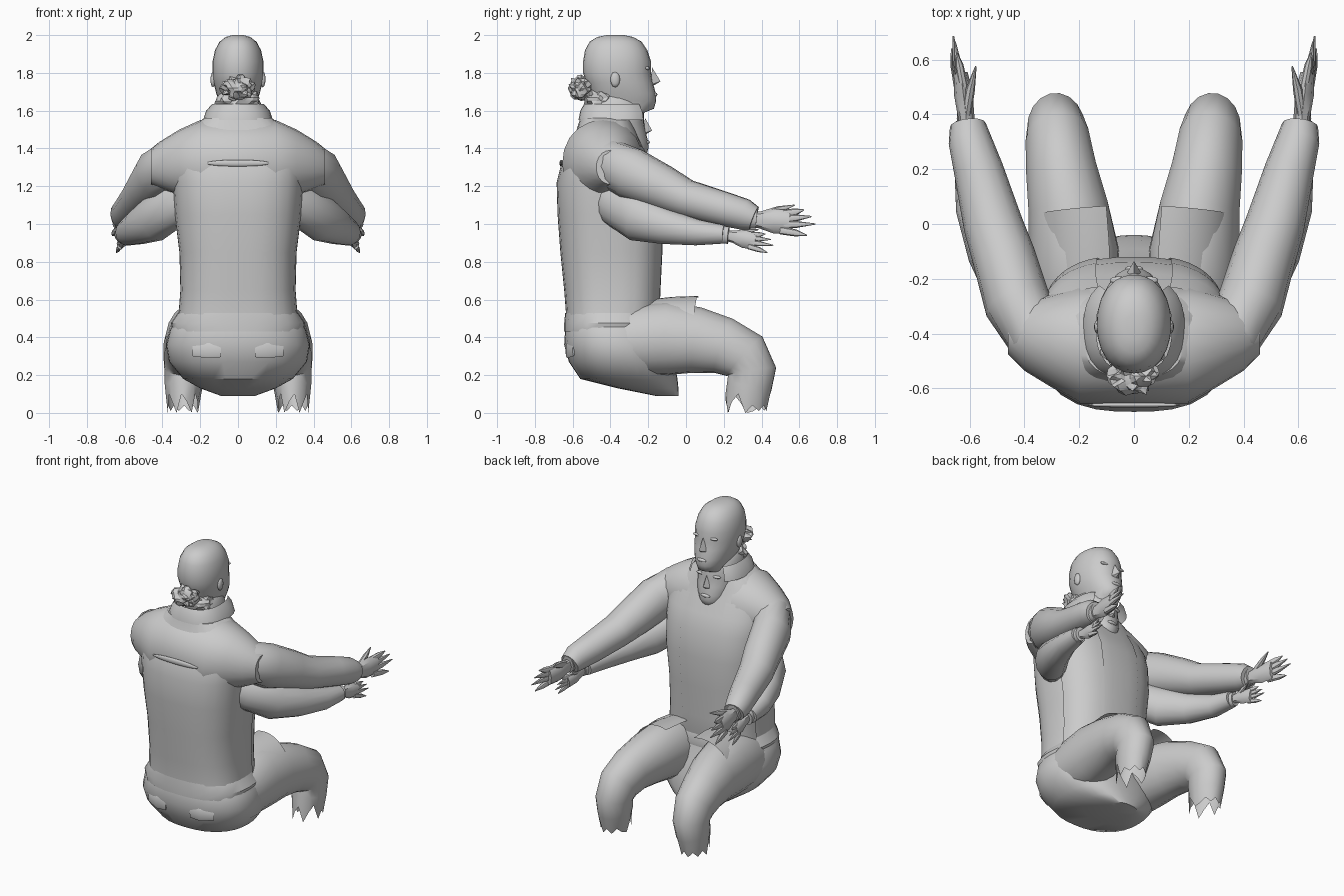
import bpy, bmesh, math, random
from mathutils import Vector

random.seed(4)
cube = bpy.data.objects.get("Cube")
if cube:
    bpy.data.objects.remove(cube, do_unlink=True)

grey = bpy.data.materials.new("plain_grey")
grey.use_nodes = True
grey.diffuse_color = (0.6, 0.6, 0.6, 1)
grey.node_tree.nodes["Principled BSDF"].inputs["Base Color"].default_value = (0.6, 0.6, 0.6, 1)


def finish(name, bm, angle=40):
    bmesh.ops.recalc_face_normals(bm, faces=bm.faces)
    mesh = bpy.data.meshes.new(name)
    bm.to_mesh(mesh)
    bm.free()
    mesh.materials.append(grey)
    ob = bpy.data.objects.new(name, mesh)
    bpy.context.collection.objects.link(ob)
    bpy.ops.object.select_all(action='DESELECT')
    ob.select_set(True)
    bpy.context.view_layer.objects.active = ob
    bpy.ops.object.shade_smooth_by_angle(angle=math.radians(angle))
    return ob


def ring(c, u, v, a, b, n=20, power=2.0, arc=None):
    """Superellipse section, or only an arc of it (degrees)."""
    pts = []
    for i in range(n):
        t = 2 * math.pi * i / n
        if arc:
            t = math.radians(arc[0] + (arc[1] - arc[0]) * i / (n - 1))
        x, y = math.cos(t), math.sin(t)
        k = (abs(x) ** power + abs(y) ** power) ** (-1 / power)
        pts.append(c + u * (a * k * x) + v * (b * k * y))
    return pts


def loft(name, rings, closed=True, cap_start=True, cap_end=True, angle=40):
    bm = bmesh.new()
    rows = [[bm.verts.new(p) for p in r] for r in rings]
    n = len(rows[0])
    for r0, r1 in zip(rows, rows[1:]):
        for i in range(n if closed else n - 1):
            j = (i + 1) % n
            bm.faces.new((r0[i], r0[j], r1[j], r1[i]))
    if closed and cap_start:
        bm.faces.new(rows[0])
    if closed and cap_end:
        bm.faces.new(rows[-1])
    return finish(name, bm, angle)


X, Y, Z = Vector((1, 0, 0)), Vector((0, 1, 0)), Vector((0, 0, 1))


def stack(name, levels, power=2.0, arc=None, grow=0.0, n=24, move=None, **kw):
    """Horizontal sections: height, half width, back y, front y."""
    rings = []
    for z, w, back, front in levels:
        c = Vector((0, (back + front) / 2, z))
        r = ring(c, X, Y, w + grow, (front - back) / 2 + grow, n, power, arc)
        rings.append([move(p) for p in r] if move else r)
    return loft(name, rings, closed=arc is None, **kw)


def tube(name, path, side=1, n=14, power=2.0, arc=None, up=Z, **kw):
    """Sections across a path: x, y, z, half width, half height."""
    pts = [Vector(p[:3]) for p in path]
    rings = []
    for i, p in enumerate(path):
        t = (pts[min(i + 1, len(pts) - 1)] - pts[max(i - 1, 0)]).normalized()
        u = t.cross(up).normalized()
        r = ring(pts[i], u, u.cross(t), p[3], p[4], n, power, arc)
        rings.append([Vector((q.x * side, q.y, q.z)) for q in r])
    return loft(name, rings, closed=arc is None, **kw)


def blob(name, c, size, rough=0.0, sub=2):
    bm = bmesh.new()
    bmesh.ops.create_icosphere(bm, subdivisions=sub, radius=1)
    for v in bm.verts:
        k = 1 + random.uniform(-rough, rough)
        v.co = Vector([c[i] + v.co[i] * size[i] * k for i in range(3)])
    return finish(name, bm, 20 if rough else 50)


# Jacket body, hem and open front panels
body = [(0.44, .325, -.635, -.16), (0.52, .315, -.635, -.14), (0.65, .305, -.645, -.135),
        (0.85, .31, -.665, -.125), (1.05, .335, -.68, -.12), (1.22, .345, -.685, -.14),
        (1.32, .35, -.66, -.18), (1.41, .33, -.62, -.23), (1.48, .28, -.585, -.26),
        (1.56, .18, -.56, -.29)]
stack("jacket_body", body, power=2.7, n=32)
for side, word in ((1, "left"), (-1, "right")):
    span = (20, 68) if side > 0 else (160, 112)
    stack(word + "_jacket_front", body[1:8], power=2.7, arc=span, grow=.006, n=10)
stack("jacket_hem", [(.43, .345, -.645, -.13), (.475, .355, -.645, -.12), (.53, .318, -.64, -.135)],
      power=2.5, cap_start=False, cap_end=False)
blob("back_fold", (0, -.66, 1.322), (.17, .01, .018), sub=3)

# Yoke running across the back into both shoulders
half = [(.2, -.44, 1.32, .215, .23), (.31, -.425, 1.325, .165, .175),
        (.4, -.41, 1.315, .125, .13), (.46, -.4, 1.3, .075, .09)]
across = [(-x, *rest) for x, *rest in reversed(half)] + half
loft("shoulder_yoke", [ring(Vector(s[:3]), Y, Z, s[3], s[4], 20, 2.1) for s in across])

# Collar, open at the throat
stack("collar", [(1.55, .185, -.57, -.19), (1.6, .168, -.56, -.2), (1.635, .138, -.54, -.22)],
      power=2.5, arc=(130, 410), n=24)

# Trouser seat
stack("trouser_seat", [(.09, .09, -.16, -.04), (.13, .2, -.36, -.04), (.18, .29, -.56, -.045),
                       (.27, .365, -.62, -.06), (.36, .38, -.645, -.09), (.44, .36, -.64, -.12),
                       (.52, .31, -.62, -.14)], power=2.4, n=28)

# Heads: the second sits low inside the open collar
head = [(1.5, .1, -.5, -.27), (1.59, .098, -.48, -.22), (1.61, .085, -.48, -.17),
        (1.65, .1, -.49, -.158), (1.69, .115, -.5, -.16), (1.75, .13, -.53, -.175),
        (1.8, .136, -.545, -.185), (1.86, .135, -.545, -.185), (1.92, .122, -.535, -.205),
        (1.965, .098, -.51, -.235), (1.99, .065, -.47, -.28), (2.0, .03, -.42, -.33)]


def sink(p):
    return Vector((p.x * .98, -.205 + (p.y + .165) * .85, 1.365 + (p.z - 1.61) * .9))


def face(word, move):
    stack(word + "_head", head, power=2.15, move=move, angle=60)
    # Nose wedge, lips and brows
    bm = bmesh.new()
    top, tip, foot, l, r = [bm.verts.new(move(Vector(p))) for p in (
        (0, -.18, 1.83), (0, -.135, 1.755), (0, -.168, 1.735), (.03, -.185, 1.738), (-.03, -.185, 1.738))]
    for f in ((top, l, tip), (top, tip, r), (tip, l, foot), (tip, foot, r)):
        bm.faces.new(f)
    finish(word + "_nose", bm, 20)
    blob(word + "_lips", move(Vector((0, -.165, 1.685))), (.035, .014, .012))
    for side in (1, -1):
        blob(word + "_brow", move(Vector((side * .055, -.205, 1.825))), (.035, .014, .01))


face("upper", lambda p: p)
face("lower", sink)

# Hair bun and ragged nape hair
blob("hair_bun", (0, -.555, 1.72), (.085, .065, .06), .22, 3)
blob("nape_hair", (0, -.45, 1.65), (.118, .085, .07), .14, 3)


# Hand: flat palm, spread pointed fingers and a thumb turned inwards
def hand(name, side, wrist, size, droop):
    w = Vector(wrist)

    def part(label, pts):
        tube(name + label, [(*(w + Vector((x, y, z - droop * y)) * size), a * size, b * size)
                            for x, y, z, a, b in pts], side, 8)
    part("_palm", [(0, -.03, 0, .03, .036), (.0, .05, -.003, .03, .045),
                   (.01, .13, -.01, .034, .066), (.02, .21, -.015, .026, .06)])
    for i, (reach, rise) in enumerate(((.285, .05), (.325, .015), (.345, -.025), (.3, -.085))):
        base = .028 - i * .029
        part("_finger", [(.01 + i * .006, .16, base, .017, .021),
                         (.025 + i * .006, .24, (base + rise) / 2, .015, .019),
                         (.035 + i * .006, reach, rise, .003, .003)])
    part("_thumb", [(0, .06, .02, .018, .022), (-.015, .15, .05, .017, .02),
                    (-.035, .235, .075, .003, .003)])


for side, word in ((1, "left"), (-1, "right")):
    # Two sleeves on each side, with cuffs and hands
    tube(word + "_upper_sleeve", [
        (.25, -.44, 1.36, .11, .12), (.36, -.4, 1.32, .115, .13), (.425, -.29, 1.265, .122, .14),
        (.475, -.12, 1.19, .115, .12), (.515, 0, 1.135, .108, .102), (.568, .2, 1.08, .09, .092),
        (.6, .31, 1.05, .078, .084), (.606, .36, 1.03, .066, .066)], side)
    tube(word + "_upper_cuff", [(.608, .32, 1.035, .045, .06), (.61, .375, 1.03, .042, .055)], side)
    hand(word + "_upper_hand", side, (.612, .34, 1.025), 1.0, 0)
    tube(word + "_lower_sleeve", [
        (.23, -.42, 1.13, .08, .1), (.33, -.375, 1.1, .09, .115), (.44, -.25, 1.03, .1, .125),
        (.525, -.1, .985, .085, .095), (.585, .06, .955, .066, .07), (.605, .2, .945, .05, .05)], side)
    tube(word + "_lower_cuff", [(.603, .17, .945, .036, .05), (.61, .225, .94, .034, .046)], side)
    hand(word + "_lower_hand", side, (.605, .215, .94), .72, .14)

    # Bent leg, ending in an open ragged hem below the knee
    leg = tube(word + "_leg", [
        (.2, -.42, .36, .15, .15), (.21, -.25, .385, .165, .19), (.22, -.1, .395, .165, .195),
        (.24, .06, .385, .147, .175), (.265, .2, .355, .13, .152), (.278, .31, .3, .118, .142),
        (.284, .35, .22, .106, .13), (.288, .335, .14, .1, .12), (.292, .318, .05, .08, .112)],
        side, 18, up=Y + Z, cap_end=False)
    for i, v in enumerate(leg.data.vertices[-18:]):
        v.co.z = (.0, .06, .1)[i % 3] if v.co.y < .34 else (.01, .04)[i % 2]

    # Trouser flap, high on the inner thigh and sloping down outside
    tube(word + "_thigh_flap", [
        (.14, -.22, .4, .2, .2), (.145, -.09, .39, .215, .225), (.155, .045, .38, .215, .24)],
        side, 14, arc=(-5, 105))

    # Ear and back pocket
    blob(word + "_ear", (side * .132, -.375, 1.765), (.014, .026, .042))
    tube(word + "_back_pocket", [(.09, -.632, .33, .006, .035), (.16, -.63, .33, .006, .04),
                                 (.24, -.595, .33, .006, .03)], side, 8)
